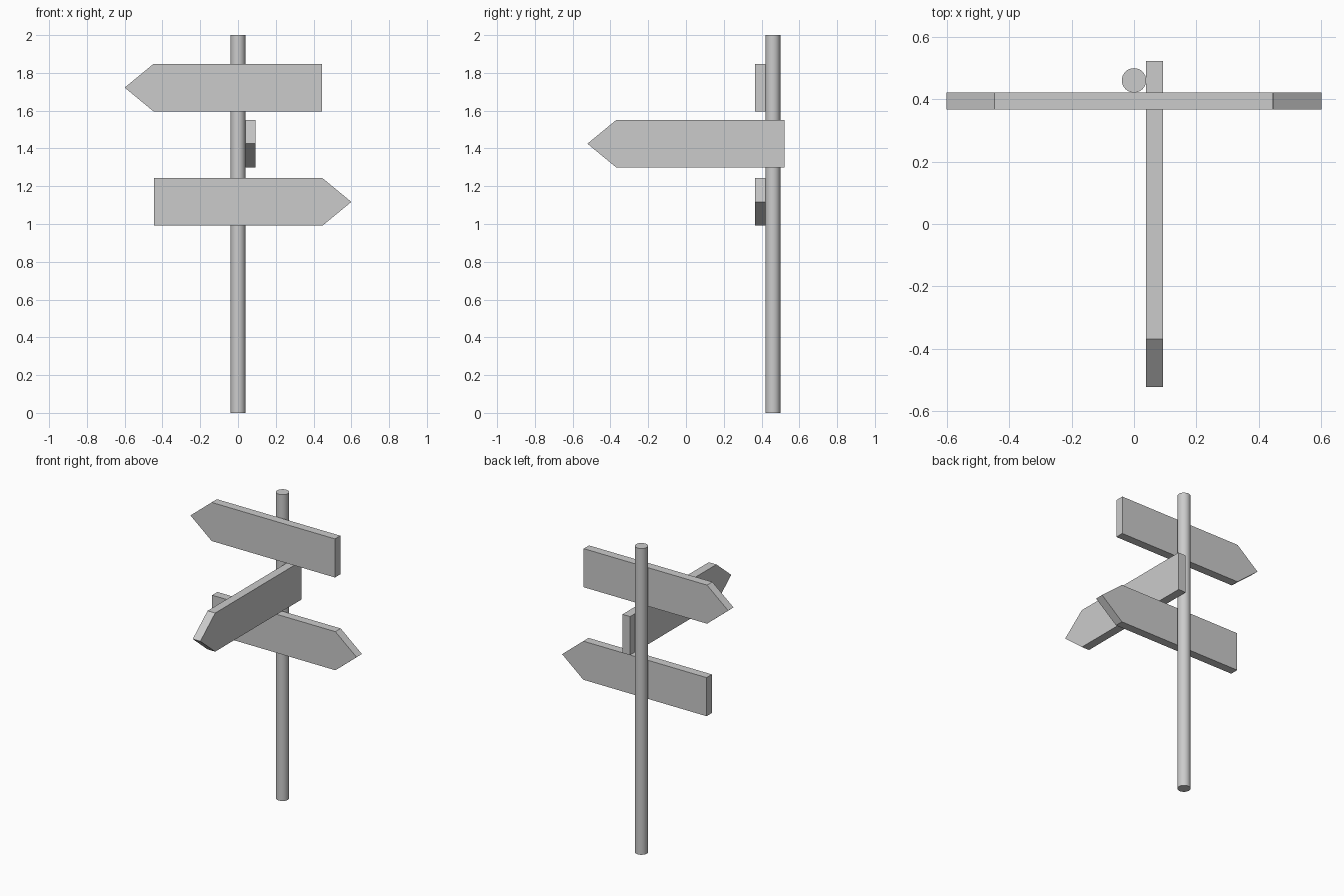
import bpy, bmesh, math
from mathutils import Matrix

if "Cube" in bpy.data.objects:
    bpy.data.objects.remove(bpy.data.objects["Cube"])

LENGTH, HEIGHT, THICK, TIP = 1.044, 0.252, 0.055, 0.153


def arrow_board(name, location, angle):
    """Arrow-shaped plank pointing along local +x, turned about z."""
    h, half = HEIGHT / 2, LENGTH / 2
    outline = [(-half, -h), (half - TIP, -h), (half, 0), (half - TIP, h), (-half, h)]
    bm = bmesh.new()
    face = bm.faces.new([bm.verts.new((x, -THICK / 2, z)) for x, z in outline])
    ext = bmesh.ops.extrude_face_region(bm, geom=[face])
    verts = [v for v in ext["geom"] if isinstance(v, bmesh.types.BMVert)]
    bmesh.ops.translate(bm, verts=verts, vec=(0, THICK, 0))
    # extrusion can leave the starting face flipped
    bmesh.ops.recalc_face_normals(bm, faces=bm.faces)
    bmesh.ops.transform(bm, matrix=Matrix.Rotation(angle, 4, 'Z'), verts=bm.verts)
    mesh = bpy.data.meshes.new(name)
    bm.to_mesh(mesh)
    bm.free()
    obj = bpy.data.objects.new(name, mesh)
    obj.location = location
    bpy.context.collection.objects.link(obj)


# Round pole
bpy.ops.mesh.primitive_cylinder_add(vertices=32, radius=0.039, depth=2, location=(0, 0.46, 1))
bpy.context.object.name = "pole"
bpy.ops.object.shade_smooth_by_angle()

# Boards: left and right on the front of the pole, one forward on its right side
arrow_board("upper_board", (-0.078, 0.394, 1.722), math.pi)
arrow_board("middle_board", (0.066, 0, 1.425), -math.pi / 2)
arrow_board("lower_board", (0.078, 0.394, 1.117), 0)
